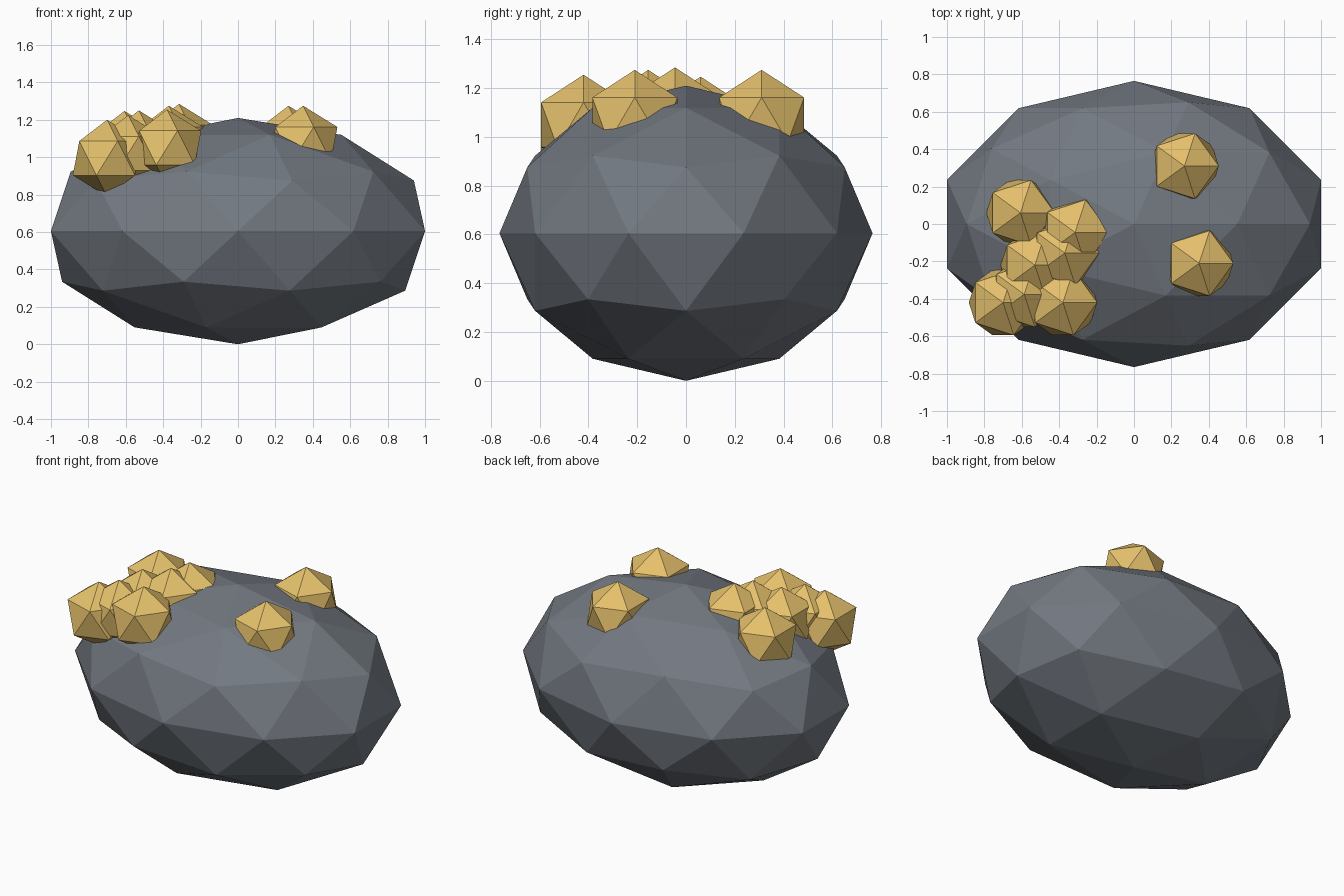
import bpy

if "Cube" in bpy.data.objects:
    bpy.data.objects.remove(bpy.data.objects["Cube"])


def material(name, color):
    m = bpy.data.materials.new(name)
    m.diffuse_color = color
    m.use_nodes = True
    m.node_tree.nodes["Principled BSDF"].inputs["Base Color"].default_value = m.diffuse_color
    return m


def ico(name, subdivisions, location, scale, mat):
    bpy.ops.mesh.primitive_ico_sphere_add(
        subdivisions=subdivisions, radius=1, location=location, scale=scale)
    ob = bpy.context.object
    ob.name = name
    ob.data.materials.append(mat)
    return ob


stone = material("stone", (0.17, 0.19, 0.22, 1))
gold = material("gold", (0.78, 0.53, 0.15, 1))

# Boulder: squashed low-poly sphere resting on the ground
ico("boulder", 2, (0, 0, 0.605), (1.0515, 0.765, 0.605), stone)

# Gold nuggets half sunk into the top: x, y and height of the tip
R = 0.205
nuggets = [
    (0.27, 0.31, 1.275), (0.348, -0.21, 1.275),        # two loose ones
    (-0.70, -0.42, 1.20), (-0.38, -0.42, 1.255),       # cluster, front
    (-0.587, -0.376, 1.225), (-0.53, -0.22, 1.25),
    (-0.37, -0.155, 1.275), (-0.315, -0.045, 1.285),   # cluster, rear
    (-0.607, 0.06, 1.247),
]
for i, (x, y, tip) in enumerate(nuggets, 1):
    ico(f"nugget_{i}", 1, (x, y, tip - R), (R, R, R), gold)
